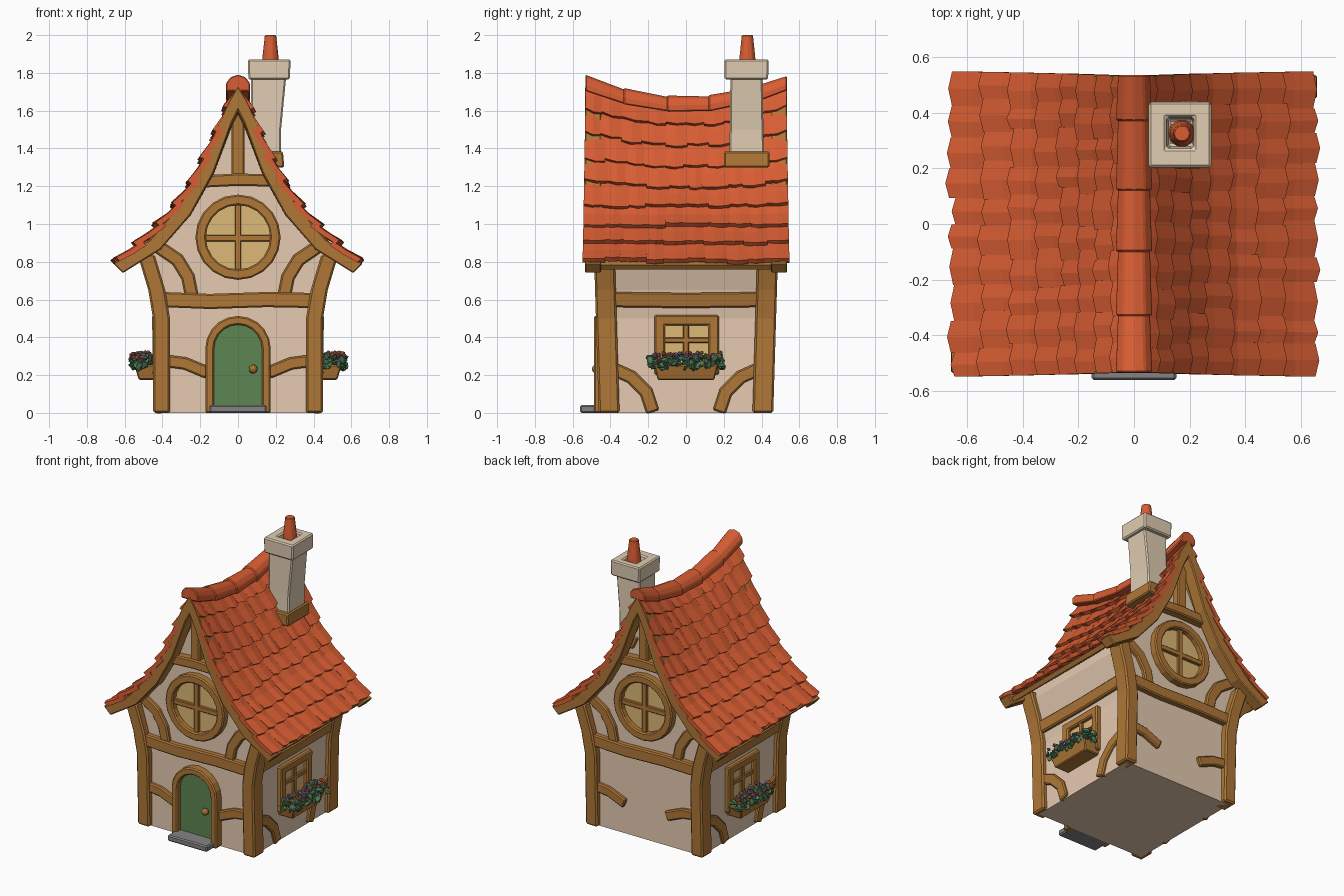
import bpy, bmesh, math, random
from mathutils import Vector, Matrix

random.seed(4)
if "Cube" in bpy.data.objects:
    bpy.data.objects.remove(bpy.data.objects["Cube"])


def material(name, r, g, b):
    m = bpy.data.materials.new(name)
    m.use_nodes = True
    m.diffuse_color = (r, g, b, 1)
    m.node_tree.nodes["Principled BSDF"].inputs["Base Color"].default_value = (r, g, b, 1)
    return m


TILE = material("red clay", 0.69, 0.11, 0.033)
WOOD = material("timber brown", 0.43, 0.185, 0.038)
PLASTER = material("cream plaster", 0.79, 0.595, 0.44)
STONE = material("pale stone", 0.75, 0.61, 0.45)
GREEN = material("door green", 0.11, 0.235, 0.085)
GREY = material("step grey", 0.23, 0.23, 0.23)
GLASS = material("amber glass", 0.72, 0.48, 0.18)
LEAF = material("leaf green", 0.08, 0.21, 0.1)
RED = material("blossom red", 0.6, 0.13, 0.06)
PURPLE = material("blossom purple", 0.22, 0.16, 0.36)


def finish(name, bm, mat, bevel=0):
    bmesh.ops.recalc_face_normals(bm, faces=bm.faces)
    me = bpy.data.meshes.new(name)
    bm.to_mesh(me)
    bm.free()
    me.materials.append(mat)
    ob = bpy.data.objects.new(name, me)
    bpy.context.collection.objects.link(ob)
    if bevel:
        mod = ob.modifiers.new("soft_edge", "BEVEL")
        mod.width, mod.segments = bevel, 1
    return ob


def add_loft(bm, rings, closed=False):
    rows = [[bm.verts.new(p) for p in ring] for ring in rings]
    n = len(rows[0])
    pairs = list(zip(rows, rows[1:])) + ([(rows[-1], rows[0])] if closed else [])
    for a, b in pairs:
        for i in range(n):
            k = (i + 1) % n
            bm.faces.new((a[i], a[k], b[k], b[i]))
    if not closed:
        bm.faces.new(rows[0])
        bm.faces.new(rows[-1])


def loft(name, rings, mat, closed=False, bevel=0):
    bm = bmesh.new()
    add_loft(bm, rings, closed)
    return finish(name, bm, mat, bevel)


def rect(x0, x1, y0, y1, z):
    return [(x0, y0, z), (x1, y0, z), (x1, y1, z), (x0, y1, z)]


def interp(table, t):
    for (a, p), (b, q) in zip(table, table[1:]):
        if t <= b:
            break
    return p + (q - p) * (t - a) / (b - a)


# Shared shapes: flared side wall and sagging, swept roof
WALL = [(0, 0.42), (0.5, 0.42), (0.65, 0.445), (0.8, 0.49)]
ROOF = [(0, 1.74), (0.05, 1.67), (0.13, 1.49), (0.25, 1.235), (0.386, 1.05), (0.56, 0.885), (0.65, 0.81)]
ARC_X, ARC_Z, LENGTH = [], [], 0
for i, p in enumerate(ROOF):
    if i:
        LENGTH += math.dist(p, ROOF[i - 1])
    ARC_X.append((LENGTH, p[0]))
    ARC_Z.append((LENGTH, p[1]))


def wall_x(z):
    return interp(WALL, z)


def sag(z, y):
    return z - 0.115 * (1 - (y / 0.535) ** 2) * max(0, (z - 0.8) / 0.94) ** 1.7


def roof(s, y, lift=0, side=1):
    x, z = interp(ARC_X, s), interp(ARC_Z, s)
    e = 0.02
    dx = interp(ARC_X, s + e) - interp(ARC_X, s - e)
    dz = interp(ARC_Z, s + e) - interp(ARC_Z, s - e)
    n = Vector((-dz, dx)).normalized() * lift
    return Vector((side * max(0, x + n.x), y * (0.975 + 0.03 * s / LENGTH), sag(z, y) + n.y))


# Wall mappings: (along, height, depth out of wall) to space
FRONT = lambda u, z, d: (u, -0.43 - d, z)
BACK = lambda u, z, d: (-u, 0.43 + d, z)
LEFT = lambda u, z, d: (wall_x(z) + d, u, z)
RIGHT = lambda u, z, d: (-wall_x(z) - d, u, z)


def beam(name, pts, width, d0, d1, wall, mat=WOOD, closed=False, bevel=0.008):
    pts = [Vector(p) for p in pts]
    rings, n = [], len(pts)
    for i, p in enumerate(pts):
        a = (p - pts[i - 1]).normalized() if i or closed else None
        b = (pts[(i + 1) % n] - p).normalized() if i < n - 1 or closed else None
        a, b = a or b, b or a
        t = (a + b).normalized()
        off = Vector((-t.y, t.x)) * width / 2 / max(0.4, t.dot(a))
        q, r = p + off, p - off
        rings.append([wall(*q, d0), wall(*q, d1), wall(*r, d1), wall(*r, d0)])
    return loft(name, rings, mat, closed, bevel)


def plate(name, pts, d0, d1, wall, mat):
    return loft(name, [[wall(*p, d) for p in pts] for d in (d0, d1)], mat)


def arc(cx, cz, r, a0, a1, n):
    return [(cx + r * math.cos(a0 + (a1 - a0) * i / n), cz + r * math.sin(a0 + (a1 - a0) * i / n))
            for i in range(n + 1)]


# House body following the underside of the roof
half = [(w, z) for z, w in WALL]
under = [0.485, 0.386, 0.25, 0.13, 0.05]
rings = []
for y in (-0.43, -0.2, 0, 0.2, 0.43):
    side = half + [(x, sag(interp(ROOF, x), y) - 0.09) for x in under]
    top = [(0, sag(1.74, y) - 0.11)]
    rings.append([(x, y, z) for x, z in side + top] + [(-x, y, z) for x, z in reversed(side)])
loft("plaster_walls", rings, PLASTER)

# Corner posts
for sx in (-1, 1):
    for sy in (-1, 1):
        rings = []
        for z in (0, 0.3, 0.5, 0.65, 0.84):
            xo, yo = wall_x(z) + 0.03, 0.462 + 0.03 * z
            rings.append(rect(sx * (xo - 0.09), sx * xo, sy * (yo - 0.11), sy * yo, z))
        loft("corner_post", rings, WOOD, bevel=0.01)

# Gable ends: barge boards, beams, braces and round windows
OUTER = [(0.66, 0.79), (0.466, 0.918), (0.31, 1.10), (0.175, 1.37), (0.05, 1.65)]
INNER = [(0.61, 0.74), (0.41, 0.865), (0.25, 1.05), (0.13, 1.27), (0.035, 1.53)]
mirror = lambda pts: [(-x, z) for x, z in pts]
outer = OUTER + [(0, 1.735)] + mirror(OUTER)[::-1]
inner = INNER + [(0, 1.60)] + mirror(INNER)[::-1]
for wall in (FRONT, BACK):
    def swept(p, d):
        return wall(p[0], sag(p[1], 0.43 + d), d)

    loft("barge_board", [[swept(o, 0.02), swept(o, 0.105), swept(i, 0.105), swept(i, 0.02)]
                         for o, i in zip(outer, inner)], WOOD, bevel=0.006)
    beam("gable_beam", [(-0.4, 0.6), (-0.15, 0.59), (0.15, 0.6), (0.4, 0.595)], 0.08, -0.02, 0.04, wall)
    beam("collar_beam", [(-0.19, 1.225), (0, 1.235), (0.19, 1.23)], 0.065, -0.02, 0.055, wall)
    beam("king_post", [(0, 1.25), (0, 1.6)], 0.07, -0.02, 0.045, wall)
    for flip in (lambda p: p, mirror):
        beam("upper_brace", flip([(0.245, 0.62), (0.265, 0.72), (0.32, 0.81), (0.43, 0.885)]), 0.07, -0.02, 0.025, wall)
        beam("lower_brace", flip([(0.38, 0.275), (0.28, 0.262), (0.16, 0.212)]), 0.065, -0.02, 0.025, wall)
    circle = arc(0, 0.93, 0.198, 0, math.tau, 20)[:-1]
    plate("round_glass", circle, -0.01, 0.01, wall, GLASS)
    beam("round_frame", circle, 0.055, -0.01, 0.05, wall, closed=True)
    beam("round_mullion", [(0, 0.75), (0, 1.11)], 0.034, 0, 0.03, wall, bevel=0.004)
    beam("round_transom", [(-0.18, 0.925), (0.18, 0.925)], 0.034, 0, 0.03, wall, bevel=0.004)

# Door, knob and step
arch = arc(0, 0.34, 0.15, 0, math.pi, 10)
arch = [(0.15, 0)] + arch + [(-0.15, 0)]
plate("door", arch, -0.01, 0.02, FRONT, GREEN)
beam("door_frame", arch, 0.046, -0.01, 0.057, FRONT)
bm = bmesh.new()
bmesh.ops.create_icosphere(bm, subdivisions=2, radius=0.024, matrix=Matrix.Translation((0.08, -0.475, 0.232)))
finish("door_knob", bm, WOOD)
loft("door_step", [rect(-0.152, 0.152, -0.56, -0.42, z) for z in (0, 0.042)], GREY, bevel=0.008)


def blobs(name, count, radius, sx, z0, z1, mat, flat):
    bm = bmesh.new()
    for _ in range(count):
        pos = Vector((sx * random.uniform(0.46, 0.565), random.uniform(-0.19, 0.19), random.uniform(z0, z1)))
        turn = Matrix.Rotation(random.uniform(0, 6), 4, Vector((random.random(), random.random() - 0.5, 0.4)))
        bmesh.ops.create_icosphere(bm, subdivisions=1, radius=radius * random.uniform(0.8, 1.2),
                                   matrix=Matrix.Translation(pos) @ turn @ Matrix.Diagonal((1, 0.8, flat, 1)))
    finish(name, bm, mat)


# Side walls: beams, braces, windows and flower boxes
for wall, sx in ((LEFT, 1), (RIGHT, -1)):
    beam("side_beam", [(-0.39, 0.6), (0, 0.595), (0.39, 0.6)], 0.08, -0.02, 0.022, wall)
    for s in (-1, 1):
        beam("side_brace", [(s * 0.39, 0.235), (s * 0.29, 0.19), (s * 0.21, 0.11), (s * 0.175, 0.005)], 0.07, -0.02, 0.018, wall)
    plate("window_glass", [(-0.14, 0.24), (0.14, 0.24), (0.14, 0.49), (-0.14, 0.49)], -0.01, 0.006, wall, GLASS)
    beam("window_frame", [(-0.14, 0.23), (0.146, 0.23), (0.146, 0.49), (-0.14, 0.49)], 0.056, -0.01, 0.032, wall, closed=True)
    beam("window_mullion", [(0, 0.24), (0, 0.48)], 0.03, 0, 0.022, wall, bevel=0.004)
    beam("window_transom", [(-0.13, 0.385), (0.13, 0.385)], 0.028, 0, 0.022, wall, bevel=0.004)
    loft("flower_box", [rect(sx * 0.4, sx * 0.525, -0.15, 0.15, 0.175),
                        rect(sx * 0.4, sx * 0.55, -0.17, 0.17, 0.255)], WOOD, bevel=0.006)
    blobs("box_leaves", 130, 0.025, sx, 0.24, 0.3, LEAF, 0.35)
    blobs("red_blossoms", 28, 0.015, sx, 0.285, 0.32, RED, 0.8)
    blobs("purple_blossoms", 24, 0.015, sx, 0.275, 0.32, PURPLE, 0.8)

# Roof deck and overlapping clay tiles
ROWS, COLS, EDGE = 8, 10, 0.545
for sx in (-1, 1):
    rings = []
    for k in range(9):
        y = -0.515 + 1.03 * k / 8
        ss = [0.07 + (LENGTH - 0.07) * i / 10 for i in range(11)]
        rings.append([roof(s, y, -0.036, sx) for s in ss] + [roof(s, y, -0.066, sx) for s in reversed(ss)])
    loft("roof_deck", rings, WOOD)
    bm = bmesh.new()
    for r in range(ROWS):
        cuts = [-EDGE + 2 * EDGE * c / COLS + (random.uniform(-0.025, 0.025) if 0 < c < COLS else 0)
                for c in range(COLS + 1)]
        for y0, y1 in zip(cuts, cuts[1:]):
            s0 = max(0, LENGTH * r / ROWS - 0.03)
            s1 = LENGTH * (r + 1) / ROWS + random.uniform(-0.015, 0.01)
            tilt = random.uniform(0, 0.008)
            rings = []
            for y, drop, up in ((y0, 0, 0), ((y0 + y1) / 2, 0.012, 0.007), (y1, 0, 0)):
                ends = ((s0, -0.022 + up), ((s0 + s1) / 2, -0.01 + up), (s1 + drop, 0.002 + up + tilt))
                rings.append([roof(s, y, h, sx) for s, h in ends]
                             + [roof(s, y, h - 0.028, sx) for s, h in reversed(ends)])
            add_loft(bm, rings)
    finish("roof_tiles", bm, TILE)

# Ridge caps
bm = bmesh.new()
ends = [-0.533, -0.33, -0.1, 0.12, 0.37, 0.533]
for y0, y1 in zip(ends, ends[1:]):
    add_loft(bm, [[(x, y, z + sag(1.74, y) - 0.015) for x, z in arc(0, 0, r, -0.3, math.pi + 0.3, 6)]
                  for y, r in ((y0, 0.068), (min(y1 + 0.01, 0.535), 0.06))])
finish("ridge_caps", bm, TILE, 0.006)

# Chimney
loft("chimney_shaft", [rect(0.07, 0.228, 0.228, 0.415, 1.33), rect(0.07, 0.228, 0.232, 0.41, 1.5),
                       rect(0.07, 0.255, 0.235, 0.405, 1.78)], STONE, bevel=0.008)
loft("chimney_cap", [rect(0.055, 0.275, 0.205, 0.435, 1.765), rect(0.052, 0.278, 0.203, 0.437, 1.872),
                     rect(0.115, 0.215, 0.27, 0.385, 1.872), rect(0.125, 0.21, 0.28, 0.375, 1.80)], STONE, bevel=0.008)
loft("chimney_collar", [rect(0.1, 0.245, 0.2, 0.442, 1.3), rect(0.06, 0.238, 0.2, 0.442, 1.385)], WOOD, bevel=0.008)
loft("chimney_pot", [[(x, y, z) for x, y in arc(0.172, 0.325, r, 0, math.tau, 10)[:-1]]
                     for z, r in ((1.79, 0.05), (1.88, 0.044), (2.0, 0.031))], TILE, bevel=0.004)
